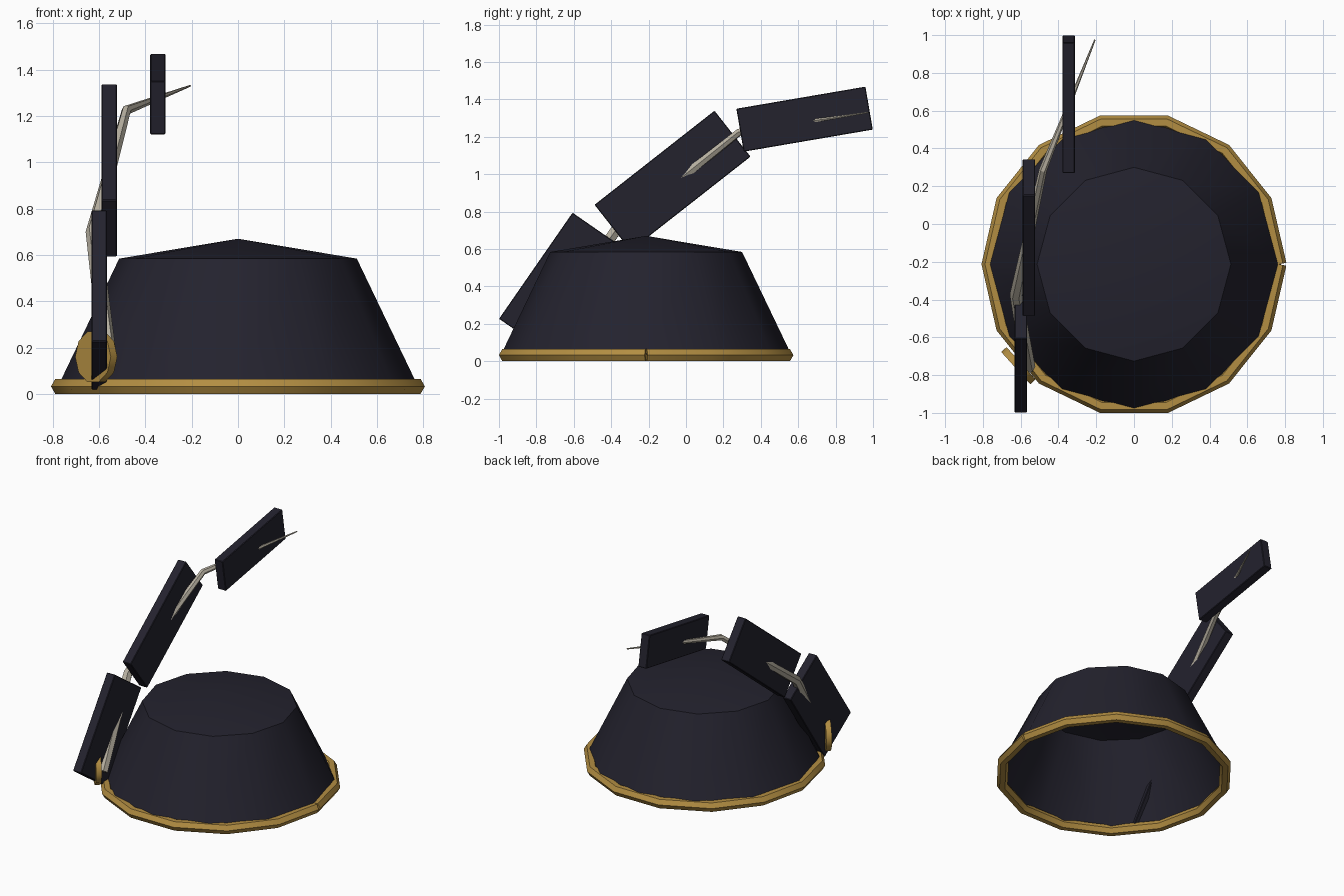
import bpy, bmesh, math
from mathutils import Vector, Matrix

if "Cube" in bpy.data.objects:
    bpy.data.objects.remove(bpy.data.objects["Cube"])


def material(name, rgb):
    m = bpy.data.materials.new(name)
    m.diffuse_color = (*rgb, 1)
    m.use_nodes = True
    m.node_tree.nodes["Principled BSDF"].inputs["Base Color"].default_value = m.diffuse_color
    return m


DARK = material("dark cloth", (0.017, 0.016, 0.027))
GOLD = material("gold trim", (0.45, 0.27, 0.055))
BONE = material("pale quill", (0.48, 0.44, 0.36))
CY = -0.213  # hat axis in y


def finish(name, bm, mat, smooth=None):
    bmesh.ops.recalc_face_normals(bm, faces=bm.faces)
    me = bpy.data.meshes.new(name)
    bm.to_mesh(me)
    bm.free()
    me.materials.append(mat)
    ob = bpy.data.objects.new(name, me)
    bpy.context.collection.objects.link(ob)
    if smooth:
        bpy.ops.object.select_all(action='DESELECT')
        ob.select_set(True)
        bpy.context.view_layer.objects.active = ob
        bpy.ops.object.shade_smooth_by_angle(angle=math.radians(smooth))
    return ob


def tube(name, path, radii, sides, mat, smooth=None):
    """Sweep a round section along an open polyline with mitred corners."""
    bm = bmesh.new()
    pts = [Vector(p) for p in path]
    rings = []
    for i, p in enumerate(pts):
        a = (p - pts[i - 1]).normalized() if i else None
        b = (pts[i + 1] - p).normalized() if i < len(pts) - 1 else None
        t = ((a or b) + (b or a)).normalized()
        side = t.cross(Vector((0, 0, 1))).normalized()
        up = side.cross(t)
        rings.append([bm.verts.new(p + radii[i] * (side * math.cos(k * math.tau / sides)
                                                   + up * math.sin(k * math.tau / sides)))
                      for k in range(sides)])
    for r, s in zip(rings, rings[1:]):
        for k in range(sides):
            n = (k + 1) % sides
            bm.faces.new((r[k], r[n], s[n], s[k]))
    bm.faces.new(rings[0])
    bm.faces.new(rings[-1])
    return finish(name, bm, mat, smooth)


# Crown: open-bottomed twelve-sided cone with a low pointed roof
bm = bmesh.new()
N = 12
low, high = [[bm.verts.new((r * math.cos(k * math.tau / N), CY + r * math.sin(k * math.tau / N), z))
              for k in range(N)] for r, z in ((0.777, 0.033), (0.513, 0.584))]
apex = bm.verts.new((0, CY, 0.67))
for k in range(N):
    n = (k + 1) % N
    bm.faces.new((low[k], low[n], high[n], high[k]))
    bm.faces.new((high[k], high[n], apex))
finish("hat_crown", bm, DARK, 32)

# Rim band: open loop of fourteen segments, leaving the small seam on the right
tube("rim_band",
     [(0.77 * math.cos(k * math.tau / 14), CY + 0.77 * math.sin(k * math.tau / 14), 0.0325)
      for k in range(15)], [0.0375] * 15, 6, GOLD, 30)

# Quill: tapering bent spine
tube("feather_quill",
     [(-0.56, -0.76, 0.15), (-0.625, -0.375, 0.70), (-0.482, 0.285, 1.225), (-0.207, 0.975, 1.33)],
     [0.038, 0.033, 0.021, 0.004], 6, BONE, 30)

# Feather vanes: three thin slabs tilted along the quill (centre, length, width, angle)
for i, (c, length, width, ang) in enumerate((
        ((-0.599, -0.651, 0.405), 0.69, 0.37, 55.3),
        ((-0.556, -0.072, 0.965), 0.815, 0.312, 38.1),
        ((-0.346, 0.634, 1.294), 0.70, 0.233, 9.7))):
    bm = bmesh.new()
    bmesh.ops.create_cube(bm, size=1, matrix=Matrix.Translation(c)
                          @ Matrix.Rotation(math.radians(ang), 4, 'X')
                          @ Matrix.Diagonal((0.066, length, width, 1)))
    bmesh.ops.bevel(bm, geom=bm.edges[:], offset=0.004, segments=1, affect='EDGES')
    finish(f"feather_vane_{i + 1}", bm, DARK)

# Brooch: upright disc facing outward at the feather's base
bm = bmesh.new()
bmesh.ops.create_cone(bm, cap_ends=True, segments=10, radius1=0.115, radius2=0.115, depth=0.038,
                      matrix=Matrix.Translation((-0.612, -0.75, 0.16))
                      @ Matrix.Rotation(math.radians(222), 4, 'Z')
                      @ Matrix.Rotation(math.radians(90), 4, 'Y'))
finish("feather_brooch", bm, GOLD, 40)
